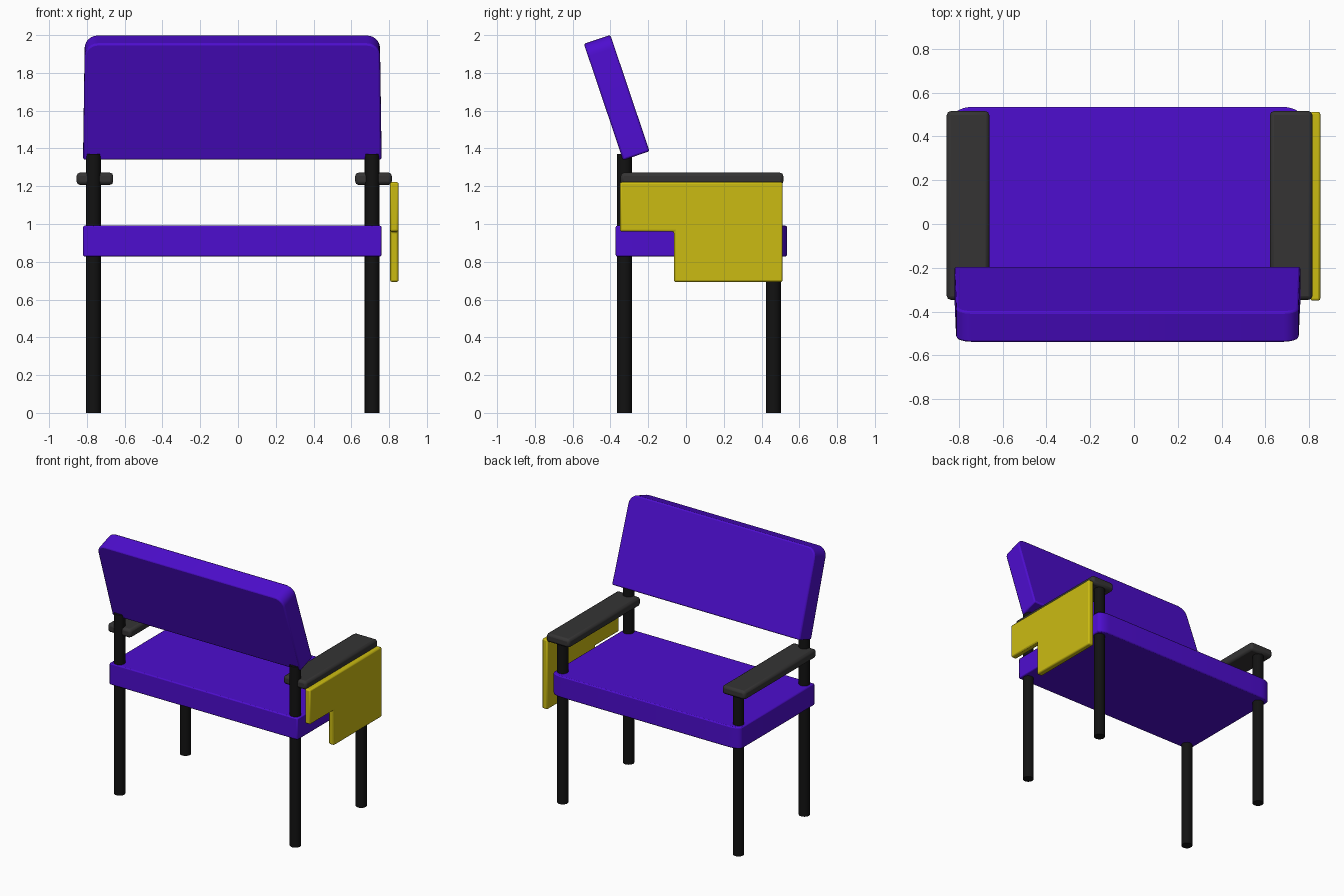
import bpy
from math import radians, sin, cos, pi
from mathutils import Matrix, Vector

if "Cube" in bpy.data.objects:
    bpy.data.objects.remove(bpy.data.objects["Cube"])


def material(name, rgb):
    m = bpy.data.materials.new(name)
    m.diffuse_color = (*rgb, 1)
    m.use_nodes = True
    m.node_tree.nodes["Principled BSDF"].inputs["Base Color"].default_value = m.diffuse_color
    return m


purple = material("purple_upholstery", (0.075, 0.004, 0.62))
black = material("black_frame", (0.006, 0.006, 0.006))
dark = material("dark_arm_pad", (0.035, 0.034, 0.034))
yellow = material("yellow_panel", (0.6, 0.5, 0.006))


def prism(name, outline, depth, origin, u, v, mat, bevel, segments=2):
    """Extrude a 2D outline, drawn on axes u and v, along u x v."""
    u, v = Vector(u).normalized(), Vector(v).normalized()
    w = u.cross(v)
    o = Vector(origin)
    n = len(outline)
    verts = [o + u * a + v * b + w * d for d in (0, depth) for a, b in outline]
    faces = [tuple(reversed(range(n))), tuple(range(n, 2 * n))]
    faces += [(i, (i + 1) % n, (i + 1) % n + n, i + n) for i in range(n)]
    mesh = bpy.data.meshes.new(name)
    mesh.from_pydata(verts, [], faces)
    mesh.materials.append(mat)
    ob = bpy.data.objects.new(name, mesh)
    bpy.context.collection.objects.link(ob)
    mod = ob.modifiers.new("soft_edges", 'BEVEL')
    mod.width, mod.segments = bevel, segments
    mod.limit_method, mod.angle_limit = 'ANGLE', radians(40)
    smooth(ob)
    return ob


def smooth(ob):
    bpy.ops.object.select_all(action='DESELECT')
    ob.select_set(True)
    bpy.context.view_layer.objects.active = ob
    bpy.ops.object.shade_smooth_by_angle(angle=radians(35))


def round_top(x0, x1, y0, y1, rx, ry, taper=0.0, steps=6):
    """Rectangle with square lower corners and rounded upper corners."""
    pts = [(x0, y0), (x1, y0)]
    for i in range(steps + 1):
        a = i / steps * pi / 2
        pts.append((x1 - taper - rx + rx * cos(a), y1 - ry + ry * sin(a)))
    for i in range(steps + 1):
        a = pi / 2 + i / steps * pi / 2
        pts.append((x0 + taper + rx + rx * cos(a), y1 - ry + ry * sin(a)))
    return pts


X, Y, Z = (1, 0, 0), (0, 1, 0), (0, 0, 1)
LEFT, RIGHT = -0.765, 0.71

# Seat cushion, rounded at its open (+y) corners
prism("seat", round_top(-0.82, 0.76, -0.372, 0.535, 0.09, 0.04),
      0.163, (0, 0, 0.828), X, Y, purple, 0.008)

# Tilted backrest with rounded upper corners
prism("backrest", round_top(-0.82, 0.76, 0, 0.65, 0.07, 0.07, 0.008),
      0.148, (0, -0.193, 1.385), X, (0, -0.207, 0.615), purple, 0.01)

# Legs and arm pads, one pair on each side
for side, x in (("left", LEFT), ("right", RIGHT)):
    for end, y, top in (("backrest", -0.326, 1.37), ("open", 0.463, 1.23)):
        bpy.ops.mesh.primitive_cylinder_add(vertices=20, radius=0.039, depth=top,
                                            location=(x, y, top / 2))
        leg = bpy.context.object
        leg.name = f"{side}_{end}_leg"
        leg.data.materials.append(black)
        smooth(leg)
    cx = x + 0.0075
    prism(f"{side}_armrest",
          [(cx - 0.097, -0.346), (cx + 0.097, -0.346), (cx + 0.097, 0.515), (cx - 0.097, 0.515)],
          0.065, (0, 0, 1.207), X, Y, dark, 0.018)

# L-shaped panel hanging outside the right armrest
prism("side_panel",
      [(-0.35, 1.222), (-0.35, 0.96), (-0.064, 0.96), (-0.064, 0.693), (0.512, 0.693), (0.512, 1.222)],
      0.045, (0.805, 0, 0), Y, Z, yellow, 0.01)
